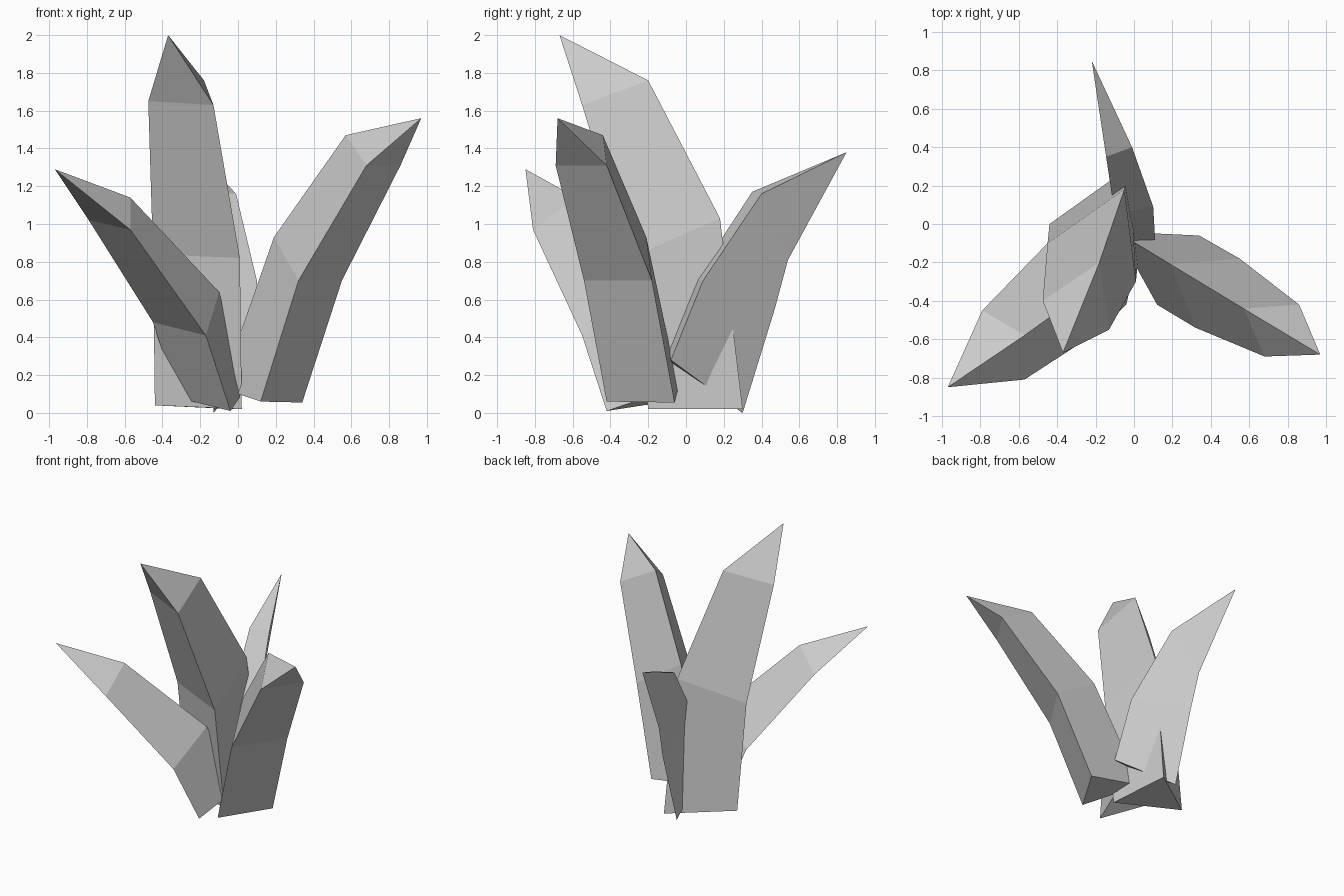
import bpy
import bmesh

if "Cube" in bpy.data.objects:
    bpy.data.objects.remove(bpy.data.objects["Cube"])


def blade(name, rings, tip):
    """Tapered three-sided blade: triangular rings, capped base, pointed tip."""
    bm = bmesh.new()
    loops = [[bm.verts.new(p) for p in ring] for ring in rings]
    end = bm.verts.new(tip)
    bm.faces.new(loops[0])
    for lo, hi in zip(loops, loops[1:]):
        for i in range(3):
            j = (i + 1) % 3
            bm.faces.new((lo[i], lo[j], hi[j], hi[i]))
    for i in range(3):
        bm.faces.new((loops[-1][i], loops[-1][(i + 1) % 3], end))
    bmesh.ops.recalc_face_normals(bm, faces=bm.faces)
    mesh = bpy.data.meshes.new(name)
    bm.to_mesh(mesh)
    bm.free()
    bpy.context.collection.objects.link(bpy.data.objects.new(name, mesh))


# Right blade
blade("right_blade", [
    [(.12, -.42, .06), (.34, -.06, .055), (-.09, -.04, .13)],
    [(.32, -.54, .70), (.55, -.18, .70), (.19, -.21, .93)],
    [(.68, -.69, 1.31), (.86, -.42, 1.31), (.57, -.44, 1.47)],
], (.97, -.68, 1.56))

# Left blade
blade("left_blade", [
    [(-.04, -.42, .01), (-.32, .03, .08), (.04, -.07, .13)],
    [(-.17, -.55, .41), (-.45, -.10, .48), (-.10, -.24, .64)],
    [(-.57, -.81, .97), (-.79, -.45, 1.02), (-.57, -.58, 1.14)],
], (-.97, -.85, 1.29))

# Tall centre blade
blade("tall_blade", [
    [(.02, -.20, .02), (-.44, 0, .04), (-.02, .30, .02)],
    [(.01, -.30, .82), (-.45, -.10, .84), (-.05, .18, 1.03)],
    [(-.13, -.55, 1.63), (-.475, -.40, 1.65), (-.18, -.20, 1.76)],
], (-.37, -.67, 2.0))

# Thin back blade
blade("back_blade", [
    [(.11, -.08, .28), (-.13, .30, 0), (-.10, -.13, .29)],
    [(.10, .09, .70), (-.13, .47, .55), (-.10, .05, .71)],
    [(-.01, .40, 1.16), (-.145, .54, .81), (-.145, .35, 1.17)],
], (-.22, .85, 1.38))
